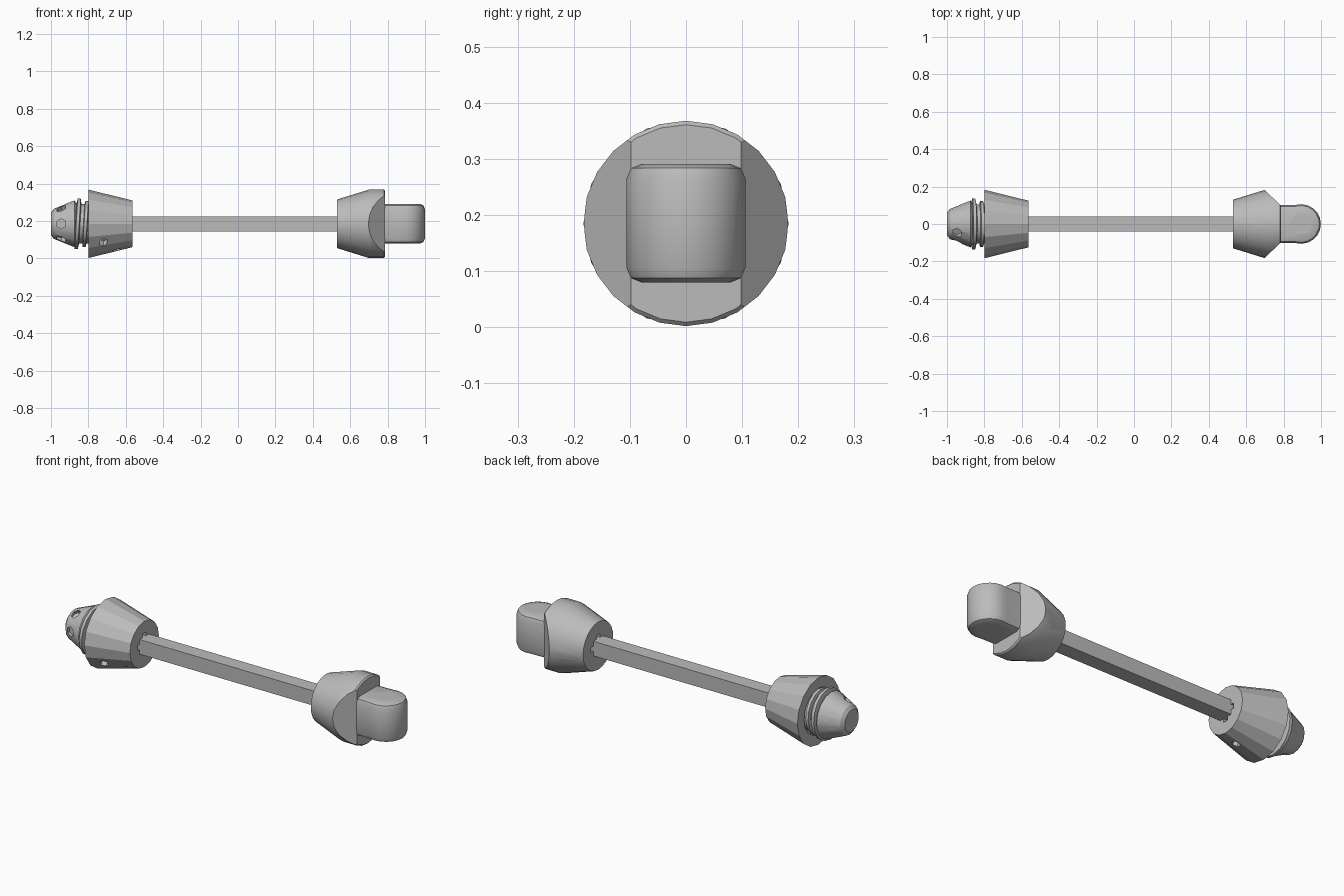
import bpy, bmesh, math
from mathutils import Matrix, Vector

old = bpy.data.objects.get("Cube")
if old:
    bpy.data.objects.remove(old, do_unlink=True)

AXIS = 0.185  # height of the long axis

steel = bpy.data.materials.new("grey_steel")
steel.use_nodes = True
GREY = (0.5, 0.5, 0.5, 1)
steel.diffuse_color = GREY
steel.node_tree.nodes["Principled BSDF"].inputs["Base Color"].default_value = GREY


def finish(name, bm, matrix=Matrix()):
    bm.transform(matrix)
    bmesh.ops.recalc_face_normals(bm, faces=bm.faces)
    mesh = bpy.data.meshes.new(name)
    bm.to_mesh(mesh)
    bm.free()
    mesh.materials.append(steel)
    ob = bpy.data.objects.new(name, mesh)
    bpy.context.collection.objects.link(ob)
    return ob


def lathe(name, profile, sides, lean=0):
    """Closed solid turned round the long axis from (x, radius) pairs."""
    bm = bmesh.new()
    rings = []
    for x, r in profile:
        ring = []
        for i in range(sides):
            a = math.tau * i / sides
            ring.append(bm.verts.new((x + lean * r * math.sin(a), r * math.cos(a),
                                      AXIS + r * math.sin(a))))
        rings.append(ring)
    for a, b in zip(rings, rings[1:]):
        for i in range(sides):
            j = (i + 1) % sides
            bm.faces.new((a[i], a[j], b[j], b[i]))
    bm.faces.new(rings[0])
    bm.faces.new(rings[-1])
    return finish(name, bm)


def box(name, centre, size, matrix=Matrix()):
    bm = bmesh.new()
    bmesh.ops.create_cube(bm, size=1, matrix=Matrix.LocRotScale(
        Vector(centre), None, Vector(size)))
    return finish(name, bm, matrix)


def prism(name, centre, direction, radius, depth, sides=6):
    """Short bar centred on a point and aimed along a direction."""
    bm = bmesh.new()
    bmesh.ops.create_cone(bm, cap_ends=True, segments=sides, radius1=radius,
                          radius2=radius, depth=depth)
    turn = Vector(direction).to_track_quat("Z", "Y").to_matrix().to_4x4()
    return finish(name, bm, Matrix.Translation(centre) @ turn)


def apply(ob, mod):
    bpy.ops.object.select_all(action="DESELECT")
    ob.select_set(True)
    bpy.context.view_layer.objects.active = ob
    bpy.ops.object.modifier_apply(modifier=mod.name)


def combine(ob, others, operation="DIFFERENCE"):
    for other in others:
        mod = ob.modifiers.new("bool", "BOOLEAN")
        mod.operation, mod.object, mod.solver = operation, other, "EXACT"
        apply(ob, mod)
        bpy.data.objects.remove(other, do_unlink=True)


def smooth(ob, degrees=30):
    bpy.ops.object.select_all(action="DESELECT")
    ob.select_set(True)
    bpy.context.view_layer.objects.active = ob
    bpy.ops.object.shade_smooth_by_angle(angle=math.radians(degrees))


def side_hole(x, degrees, distance, radius, depth=0.1):
    """Hexagonal cutter aimed at the long axis; 0 is the back, 90 the top."""
    a = math.radians(degrees)
    d = Vector((0, math.cos(a), math.sin(a)))
    return prism("hole_cutter", Vector((x, 0, AXIS)) + d * distance, d, radius, depth)


def rod_slots(x):
    """Cross-shaped slots round the rod socket."""
    return [box("slot_cutter", (x, 0, AXIS), (0.1, w, h))
            for w, h in ((0.12, 0.03), (0.03, 0.12))]


# Square rod
box("square_rod", (-0.02, 0, AXIS), (1.24, 0.08, 0.08))

# Tapered collar at the nose end
nose_collar = lathe("nose_collar", [(-0.565, 0.125), (-0.8, 0.183), (-0.8, 0.125),
                                    (-0.775, 0.11)], 16)
combine(nose_collar, rod_slots(-0.565) + [
    side_hole(-0.65, 90, 0.16, 0.022), side_hole(-0.72, 218, 0.17, 0.024),
    side_hole(-0.7, -5, 0.17, 0.035), side_hole(-0.65, 260, 0.16, 0.022)])
smooth(nose_collar, 20)

# Nose cone with ports and an end socket
nose = lathe("nose_cone", [(-0.77, 0.105), (-0.86, 0.105), (-0.875, 0.125),
                           (-0.985, 0.08), (-1, 0.06)], 16)
ports = [side_hole(-0.945, 60 * i, 0.105, 0.027, 0.07) for i in range(6)]
combine(nose, ports + [prism("socket_cutter", (-1, 0, AXIS), (1, 0, 0), 0.033, 0.06)])
smooth(nose)

# Leaning thread ridges behind the cone
for i, (x, r) in enumerate(((-0.815, 0.123), (-0.857, 0.135))):
    ridge = lathe(f"thread_ridge_{i + 1}", [(x + 0.013, r - 0.025), (x + 0.008, r),
                                            (x - 0.008, r), (x - 0.013, r - 0.025)],
                  16, lean=0.06)
    smooth(ridge)

# Tapered collar at the knuckle end, with both cheeks cut away at a slant
knuckle_collar = lathe("knuckle_collar", [(0.53, 0.13), (0.7, 0.183), (0.78, 0.183),
                                          (0.787, 0.176)], 24)
cheeks = []
for side in (-1, 1):
    slant = Matrix.Translation((0.785, side * 0.1, AXIS)) @ Matrix.Rotation(
        side * math.atan2(0.08, 0.075), 4, "Z")
    cheeks.append(box("cheek_cutter", (0.2, 0, 0), (0.4, 0.8, 0.8), slant))
combine(knuckle_collar, cheeks + rod_slots(0.53) + [
    side_hole(0.6, 90, 0.16, 0.022), side_hole(0.62, -10, 0.17, 0.032),
    side_hole(0.6, 270, 0.16, 0.022)])
smooth(knuckle_collar)

# Rounded knuckle: half-round outline pulled upward, rims bevelled
bm = bmesh.new()
outline = [(0.76, -0.1), (0.76, 0.1)]
for i in range(13):
    a = math.radians(105 - 210 * i / 12)
    outline.append((0.893 + 0.106 * math.cos(a), 0.106 * math.sin(a)))
face = bm.faces.new([bm.verts.new((x, y, 0.08)) for x, y in outline])
new = bmesh.ops.extrude_face_region(bm, geom=[face])["geom"]
bmesh.ops.translate(bm, vec=(0, 0, 0.211),
                    verts=[v for v in new if isinstance(v, bmesh.types.BMVert)])
bm.normal_update()
rims = [e for e in bm.edges if abs(e.verts[0].co.z - e.verts[1].co.z) < 0.001]
bmesh.ops.bevel(bm, geom=rims, offset=0.026, segments=2, profile=0.5, affect="EDGES")
knuckle = finish("knuckle", bm)
combine(knuckle, [prism("screw_cutter", (0.893, 0, 0.291), (0, 0, 1), 0.05, 0.04, 12),
                  prism("nut_cutter", (0.893, 0, 0.08), (0, 0, 1), 0.06, 0.05)])
smooth(knuckle, 35)

# Screw head with a hex socket, and the nut underneath
screw = prism("knuckle_screw", (0.893, 0, 0.273), (0, 0, 1), 0.043, 0.03, 12)
combine(screw, [prism("hex_cutter", (0.893, 0, 0.29), (0, 0, 1), 0.027, 0.03)])
nut = prism("knuckle_nut", (0.893, 0, 0.102), (0, 0, 1), 0.05, 0.03)
combine(nut, [prism("bore_cutter", (0.893, 0, 0.09), (0, 0, 1), 0.024, 0.03, 8)])
